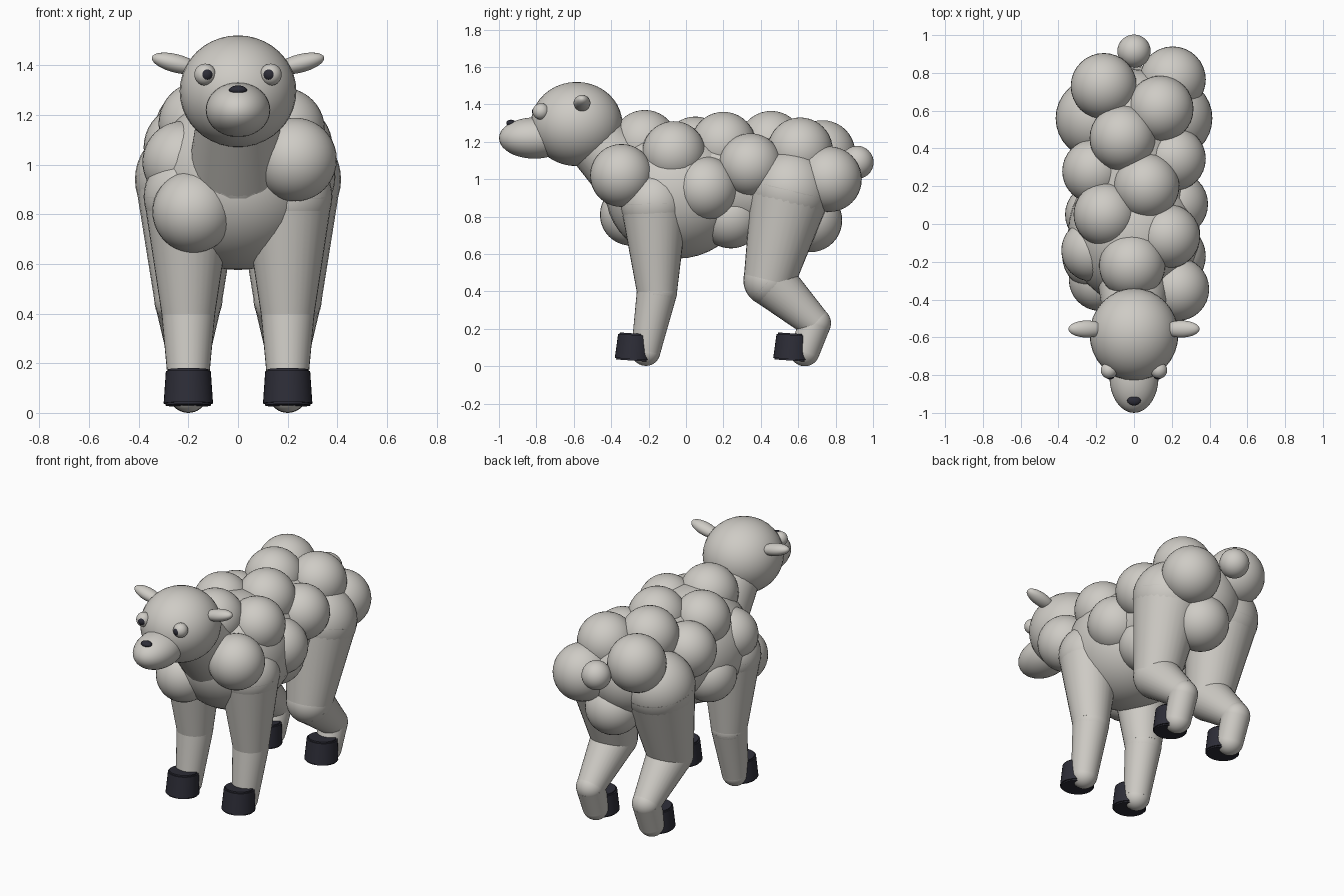
import bpy, bmesh, math
from mathutils import Vector, Matrix

cube = bpy.data.objects.get("Cube")
if cube:
    bpy.data.objects.remove(cube, do_unlink=True)


def material(name, colour):
    m = bpy.data.materials.new(name)
    m.use_nodes = True
    m.diffuse_color = (*colour, 1)
    m.node_tree.nodes["Principled BSDF"].inputs["Base Color"].default_value = (*colour, 1)
    return m


WOOL = material("wool_grey", (0.62, 0.60, 0.56))
DARK = material("hoof_black", (0.026, 0.026, 0.038))


def finish(name, bm, mat):
    mesh = bpy.data.meshes.new(name)
    bm.to_mesh(mesh)
    bm.free()
    mesh.materials.append(mat)
    ob = bpy.data.objects.new(name, mesh)
    bpy.context.collection.objects.link(ob)
    bpy.ops.object.select_all(action="DESELECT")
    ob.select_set(True)
    bpy.context.view_layer.objects.active = ob
    bpy.ops.object.shade_smooth_by_angle(angle=math.radians(40))
    return ob


def add_ball(bm, centre, radii, tilt=0):
    mat = (Matrix.Translation(centre) @ Matrix.Rotation(tilt, 4, "Y")
           @ Matrix.Diagonal((*radii, 1)))
    bmesh.ops.create_uvsphere(bm, u_segments=32, v_segments=20, radius=1, matrix=mat)


def ball(name, centre, radii, mat=WOOL, tilt=0):
    if not isinstance(radii, tuple):
        radii = (radii,) * 3
    bm = bmesh.new()
    add_ball(bm, centre, radii, tilt)
    return finish(name, bm, mat)


def add_cone(bm, a, b, ra, rb):
    a, b = Vector(a), Vector(b)
    turn = (b - a).to_track_quat("Z", "Y").to_matrix().to_4x4()
    bmesh.ops.create_cone(bm, cap_ends=True, segments=32, radius1=ra, radius2=rb,
                          depth=(b - a).length,
                          matrix=Matrix.Translation((a + b) / 2) @ turn)


def limb(name, joints):
    """Tapered tubes between round joints given as (x, y, z, radius)."""
    bm = bmesh.new()
    for x, y, z, r in joints:
        add_ball(bm, (x, y, z), (r, r, r))
    for p, q in zip(joints, joints[1:]):
        add_cone(bm, p[:3], q[:3], p[3], q[3])
    return finish(name, bm, WOOL)


def hoof(name, x, y):
    bm = bmesh.new()
    add_cone(bm, (x, y, 0.03), (x, y + 0.01, 0.175), 0.1, 0.09)
    rims = [e for e in bm.edges if abs(e.verts[0].co.z - e.verts[1].co.z) < 0.02]
    bmesh.ops.bevel(bm, geom=rims, offset=0.008, segments=2, affect="EDGES")
    return finish(name, bm, DARK)


# Torso and neck
ball("chest", (0, -0.05, 0.93), (0.35, 0.38, 0.355))
limb("torso", [(0, 0, 0.95, 0.3), (0, 0.56, 0.98, 0.26)])
limb("neck", [(0, -0.26, 0.98, 0.2), (0, -0.5, 1.22, 0.16)])

# Head
ball("head", (0, -0.585, 1.295), (0.235, 0.245, 0.225))
ball("muzzle", (0, -0.81, 1.22), (0.13, 0.19, 0.11))
ball("nose", (0, -0.935, 1.3), (0.036, 0.026, 0.018), DARK)

# Paired parts
for side, s in (("left", 1), ("right", -1)):
    ball(f"{side}_ear", (s * 0.25, -0.556, 1.407), (0.1, 0.045, 0.037), tilt=-s * 0.25)
    ball(f"{side}_eye", (s * 0.132, -0.775, 1.362), 0.044)
    ball(f"{side}_pupil", (s * 0.127, -0.796, 1.362), 0.027, DARK)
    x = s * 0.2
    limb(f"{side}_front_leg", [(x, -0.17, 0.87, 0.18), (x, -0.155, 0.4, 0.108),
                               (x, -0.215, 0.08, 0.078)])
    limb(f"{side}_hind_leg", [(x, 0.56, 0.94, 0.215), (x, 0.445, 0.46, 0.138),
                              (x, 0.69, 0.23, 0.085), (x, 0.635, 0.08, 0.08)])
    hoof(f"{side}_front_hoof", x, -0.282)
    hoof(f"{side}_hind_hoof", x, 0.565)

# Wool tufts
tufts = [
    (-0.16, 0.73, 1.14, 0.175), (0.205, 0.765, 1.0, 0.175), (0.14, 0.61, 1.155, 0.175),
    (-0.06, 0.455, 1.19, 0.175), (0.065, 0.2, 1.185, 0.175), (-0.15, 0.05, 1.165, 0.17),
    (-0.01, -0.22, 1.195, 0.175), (0.18, -0.065, 1.14, 0.17), (0.21, 0.345, 1.075, 0.17),
    (0.22, 0.105, 0.95, 0.172), (0.23, -0.345, 1.02, 0.168), (-0.21, 0.28, 1.07, 0.17),
    (-0.22, -0.14, 1.01, 0.165), (-0.2, 0.05, 0.82, 0.165), (-0.18, -0.295, 0.81, 0.165),
    (0.1, 0.24, 0.8, 0.17), (0.05, 0.665, 0.78, 0.17),
]
for i, (x, y, z, r) in enumerate(tufts):
    ball(f"wool_tuft_{i + 1}", (x, y, z), r)
ball("tail", (0, 0.915, 1.09), 0.088)
